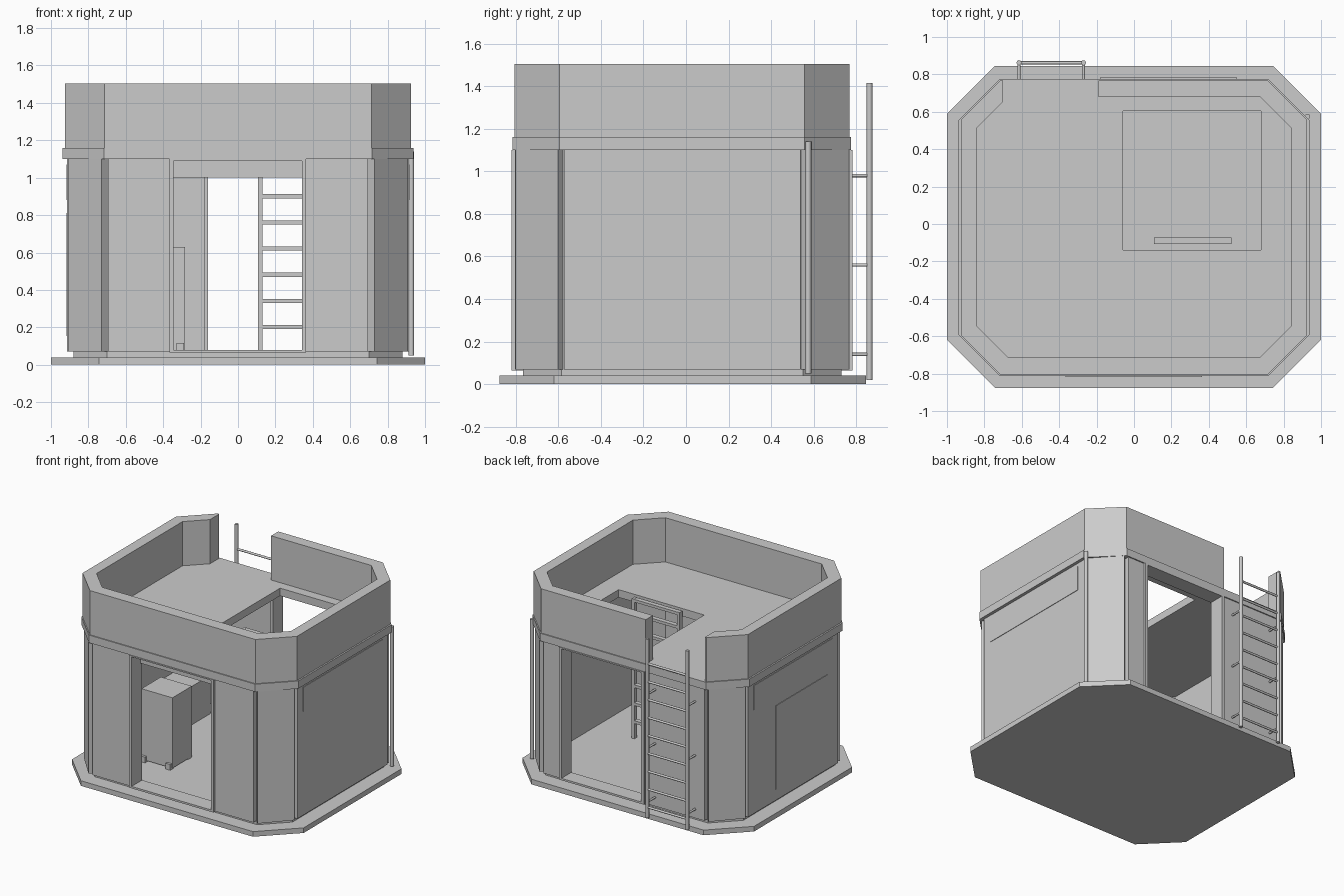
import bpy, bmesh

cube = bpy.data.objects.get("Cube")
if cube:
    bpy.data.objects.remove(cube, do_unlink=True)

grey = bpy.data.materials.new("plain grey")
grey.use_nodes = True
grey.diffuse_color = (0.6, 0.6, 0.6, 1)
grey.node_tree.nodes["Principled BSDF"].inputs["Base Color"].default_value = (0.6, 0.6, 0.6, 1)


def prism(name, points, z0, z1):
    """Extrude a flat outline from z0 to z1."""
    bm = bmesh.new()
    face = bm.faces.new([bm.verts.new((x, y, z0)) for x, y in points])
    top = bmesh.ops.extrude_face_region(bm, geom=[face])["geom"]
    bmesh.ops.translate(bm, vec=(0, 0, z1 - z0),
                        verts=[v for v in top if isinstance(v, bmesh.types.BMVert)])
    bmesh.ops.recalc_face_normals(bm, faces=bm.faces)
    mesh = bpy.data.meshes.new(name)
    bm.to_mesh(mesh)
    bm.free()
    mesh.materials.append(grey)
    obj = bpy.data.objects.new(name, mesh)
    bpy.context.collection.objects.link(obj)
    return obj


def box(name, x0, x1, y0, y1, z0, z1):
    return prism(name, [(x0, y0), (x1, y0), (x1, y1), (x0, y1)], z0, z1)


def octagon(name, x, y0, y1, cut, z0, z1):
    a, b, c = x - cut, y0 + cut, y1 - cut
    return prism(name, [(-a, y0), (a, y0), (x, b), (x, c),
                        (a, y1), (-a, y1), (-x, c), (-x, b)], z0, z1)


def carve(obj, *cutters):
    """Subtract the cutters and remove them."""
    bpy.context.view_layer.objects.active = obj
    for cutter in cutters:
        mod = obj.modifiers.new("opening", "BOOLEAN")
        mod.operation, mod.solver, mod.object = "DIFFERENCE", "EXACT", cutter
        bpy.ops.object.modifier_apply(modifier=mod.name)
        bpy.data.objects.remove(cutter, do_unlink=True)


def rod(name, start, end, radius):
    curve = bpy.data.curves.new(name, "CURVE")
    curve.dimensions = "3D"
    curve.bevel_depth, curve.bevel_resolution, curve.use_fill_caps = radius, 2, True
    line = curve.splines.new("POLY")
    line.points.add(1)
    line.points[0].co, line.points[1].co = (*start, 1), (*end, 1)
    curve.materials.append(grey)
    bpy.context.collection.objects.link(bpy.data.objects.new(name, curve))


def door_frame(name, x0, x1, y0, y1):
    w = 0.022
    box(name + "_right_jamb", x0, x0 + w, y0, y1, 0.065, 1.1)
    box(name + "_left_jamb", x1 - w, x1, y0, y1, 0.065, 1.1)
    box(name + "_header", x0 + w, x1 - w, y0, y1, 1.09, 1.1)
    box(name + "_sill", x0 + w, x1 - w, y0, y1, 0.065, 0.08)


# Base plate and floor
octagon("base_plate", 1.0, -0.876, 0.845, 0.257, 0, 0.04)
octagon("floor", 0.88, -0.765, 0.73, 0.18, 0.04, 0.07)

# Wall core with front and back doorways
walls = octagon("walls", 0.88, -0.77, 0.735, 0.19, 0.07, 1.1)
carve(walls, octagon("room", 0.84, -0.71, 0.68, 0.165, 0, 2),
      box("front_doorway", -0.345, 0.345, -1, -0.6, 0, 1.095),
      box("back_doorway", -0.165, 0.53, 0.6, 1, 0, 1.095))
door_frame("front_door_frame", -0.367, 0.363, -0.819, -0.69)
door_frame("back_door_frame", -0.183, 0.55, 0.66, 0.782)

# Outer wall panels, separated from the corner panels by grooves
box("front_right_wall_panel", -0.695, -0.367, -0.803, -0.76, 0.07, 1.1)
box("front_left_wall_panel", 0.363, 0.695, -0.803, -0.76, 0.07, 1.1)
box("back_right_wall_panel", -0.695, -0.183, 0.725, 0.767, 0.07, 1.1)
box("back_left_wall_panel", 0.55, 0.695, 0.725, 0.767, 0.07, 1.1)
for side, sx in (("left", 1), ("right", -1)):
    x0, x1 = sorted((sx * 0.87, sx * 0.913))
    box(side + "_wall_panel", x0, x1, -0.572, 0.538, 0.07, 1.1)
    x0, x1 = sorted((sx * 0.91, sx * 0.917))
    box(side + "_window_panel", x0, x1, -0.5, 0.47, 0.88, 1.07)
    for end, sy, shift in (("front", -1, 0), ("back", 1, 0.037)):
        outline = [(0.73, 0.8), (0.91, 0.602), (0.87, 0.57), (0.693, 0.765)]
        prism(f"{end}_{side}_corner_panel",
              [(sx * x, sy * (y - shift)) for x, y in outline], 0.07, 1.1)
box("right_lower_panel", -0.917, -0.91, -0.44, 0.2, 0.155, 0.81)

# Roof slab with a square hatch
roof = octagon("roof_slab", 0.937, -0.814, 0.776, 0.22, 1.1, 1.16)
carve(roof, box("hatch", -0.06, 0.68, -0.14, 0.605, 0.9, 1.3))

# Parapet with a gap for the ladder
parapet = octagon("parapet", 0.925, -0.806, 0.768, 0.211, 1.16, 1.505)
carve(parapet, octagon("parapet_inside", 0.84, -0.71, 0.68, 0.165, 1, 2),
      box("ladder_gap", -0.7, -0.19, 0.6, 1, 1, 2))

# Outside ladder with wall brackets
for x in (-0.615, -0.27):
    rod("outer_ladder_rail", (x, 0.862, 0.02), (x, 0.862, 1.415), 0.014)
    for i in range(3):
        z = 0.14 + 0.42 * i
        rod("outer_ladder_bracket", (x, 0.73, z), (x, 0.862, z), 0.008)
for i in range(9):
    z = 0.1 + 0.14 * i
    rod("outer_ladder_rung", (-0.615, 0.862, z), (-0.27, 0.862, z), 0.009)

# Inside ladder below the hatch
for x in (0.107, 0.497):
    box("inner_ladder_rail", x, x + 0.023, -0.108, -0.072, 0.07, 1.16)
for i in range(8):
    z = min(0.19 + 0.14 * i, 1.137)
    box("inner_ladder_rung", 0.13, 0.497, -0.108, -0.072, z, z + 0.022)

# Corner pole
rod("corner_pole", (0.927, 0.574, 0.05), (0.927, 0.574, 1.14), 0.015)

# Beam over the front doorway, inside
box("door_beam", -0.37, 0.37, -0.71, -0.67, 1.0, 1.1)

# Cabinet with small front feet, and a bench along the right wall
box("cabinet", -0.55, -0.283, -0.405, -0.165, 0.08, 0.63)
for x in (-0.545, -0.328):
    for y in (-0.425, -0.205):
        box("cabinet_foot", x, x + 0.04, y, y + 0.04, 0.07, 0.115)
box("bench", -0.84, -0.6, -0.1, 0.52, 0.07, 0.37)
